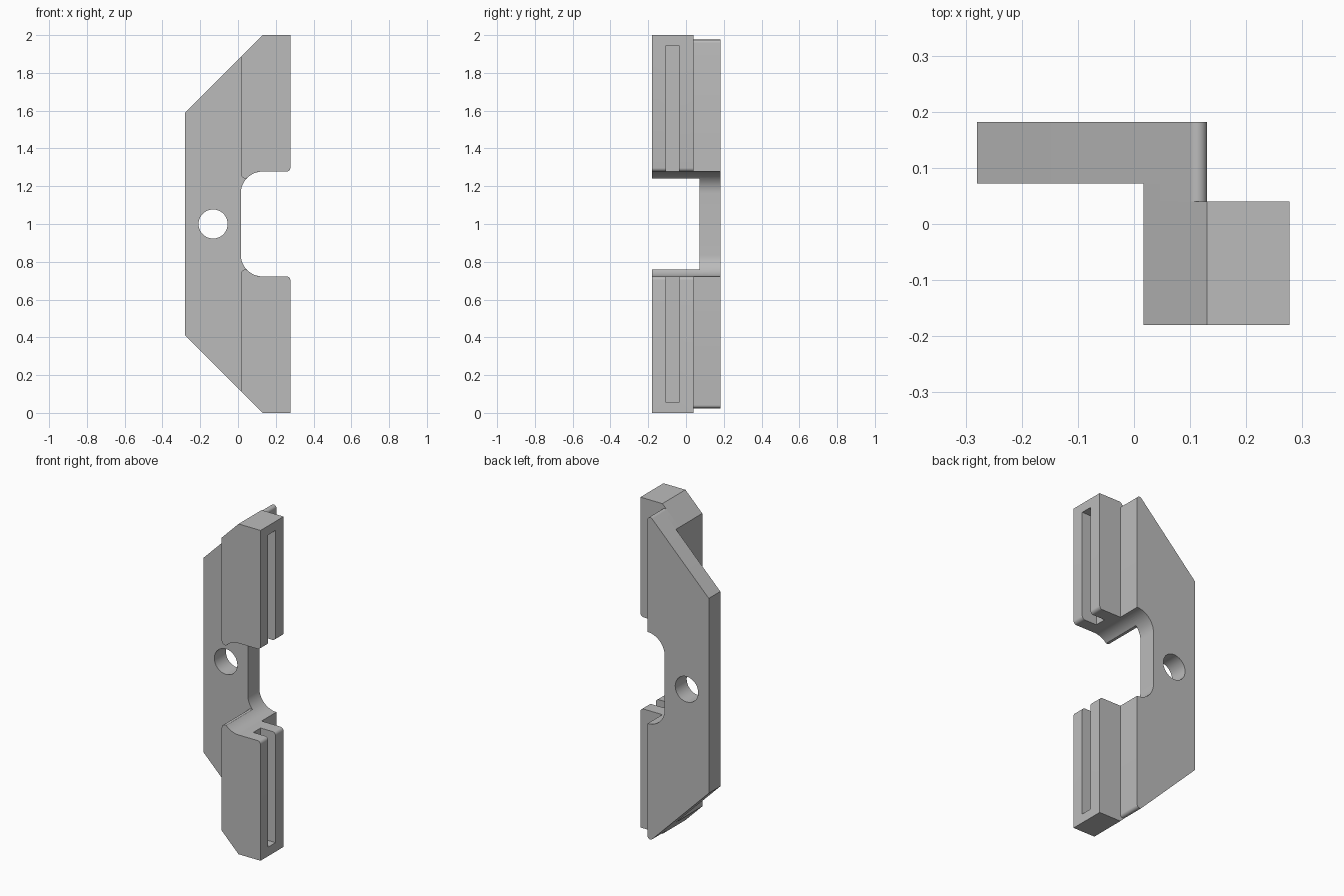
import bpy, bmesh, math

cube = bpy.data.objects.get("Cube")
if cube:
    bpy.data.objects.remove(cube, do_unlink=True)

grey = bpy.data.materials.new("plain grey")
grey.use_nodes = True
COLOUR = (0.5, 0.5, 0.5, 1)
grey.diffuse_color = COLOUR
grey.node_tree.nodes["Principled BSDF"].inputs["Base Color"].default_value = COLOUR


def arc(cx, cz, r, start, end, steps=10):
    angles = [math.radians(start + (end - start) * i / steps) for i in range(steps + 1)]
    return [(cx + r * math.cos(a), cz + r * math.sin(a)) for a in angles]


def flip(outline):
    """Mirror an outline about the mid height, keeping its winding."""
    return [(x, 2 - z) for x, z in reversed(outline)]


def prism(name, outline, y0, y1):
    bm = bmesh.new()
    face = bm.faces.new([bm.verts.new((x, y0, z)) for x, z in outline])
    new = bmesh.ops.extrude_face_region(bm, geom=[face])["geom"]
    bmesh.ops.translate(bm, vec=(0, y1 - y0, 0),
                        verts=[v for v in new if isinstance(v, bmesh.types.BMVert)])
    bmesh.ops.recalc_face_normals(bm, faces=bm.faces)
    mesh = bpy.data.meshes.new(name)
    bm.to_mesh(mesh)
    bm.free()
    mesh.materials.append(grey)
    obj = bpy.data.objects.new(name, mesh)
    bpy.context.collection.objects.link(obj)
    return obj


def combine(target, tool, operation):
    mod = target.modifiers.new(operation.lower(), "BOOLEAN")
    mod.operation = operation
    mod.solver = "EXACT"
    mod.object = tool
    bpy.context.view_layer.objects.active = target
    bpy.ops.object.modifier_apply(modifier=mod.name)
    bpy.data.objects.remove(tool, do_unlink=True)


LEFT, STEP, INNER, RIGHT = -0.28, 0.13, 0.017, 0.277
FRONT, BLOCK_BACK, PLATE_FRONT, BACK = -0.18, 0.04, 0.072, 0.182
NOTCH, R = 1.2775, 0.115
slope = lambda x: x + 1.87

# Shared rounded corners
plate_corner = arc(STEP - 0.0175, 1.958, 0.0175, 135, 0)
block_corner = arc(INNER + 0.022, 1.263, 0.022, 270, 180, 6)
notch_short = arc(STEP, NOTCH - R, R, 90, 136)
notch_full = arc(STEP, NOTCH - R, R, 90, 180, 16)

# Back plate with the side notch
upper = [(LEFT, slope(LEFT))] + plate_corner + notch_full
bracket = prism("bracket", upper + flip(upper), PLATE_FRONT, BACK)

# Webs and front blocks, above and below the notch
web = [(INNER, slope(INNER))] + plate_corner + notch_short + block_corner
block = ([(INNER, slope(INNER)), (STEP, 2), (RIGHT, 2)]
         + arc(RIGHT - 0.02, NOTCH + 0.02, 0.02, 0, -90, 6) + notch_short + block_corner)
slot = [(RIGHT - 0.1, 1.945), (RIGHT + 0.1, 1.945), (RIGHT + 0.1, 1.2), (RIGHT - 0.1, 1.2)]
for place in (list, flip):
    combine(bracket, prism("web", place(web), BLOCK_BACK, PLATE_FRONT), "UNION")
    combine(bracket, prism("block", place(block), FRONT, BLOCK_BACK), "UNION")
    combine(bracket, prism("slot_cutter", place(slot), -0.107, -0.037), "DIFFERENCE")

# Round screw hole
combine(bracket, prism("hole_cutter", arc(-0.132, 1, 0.077, 0, 350, 35), 0, 0.3), "DIFFERENCE")

bpy.ops.object.select_all(action="DESELECT")
bracket.select_set(True)
bpy.context.view_layer.objects.active = bracket
bpy.ops.object.shade_smooth_by_angle(angle=math.radians(30))
